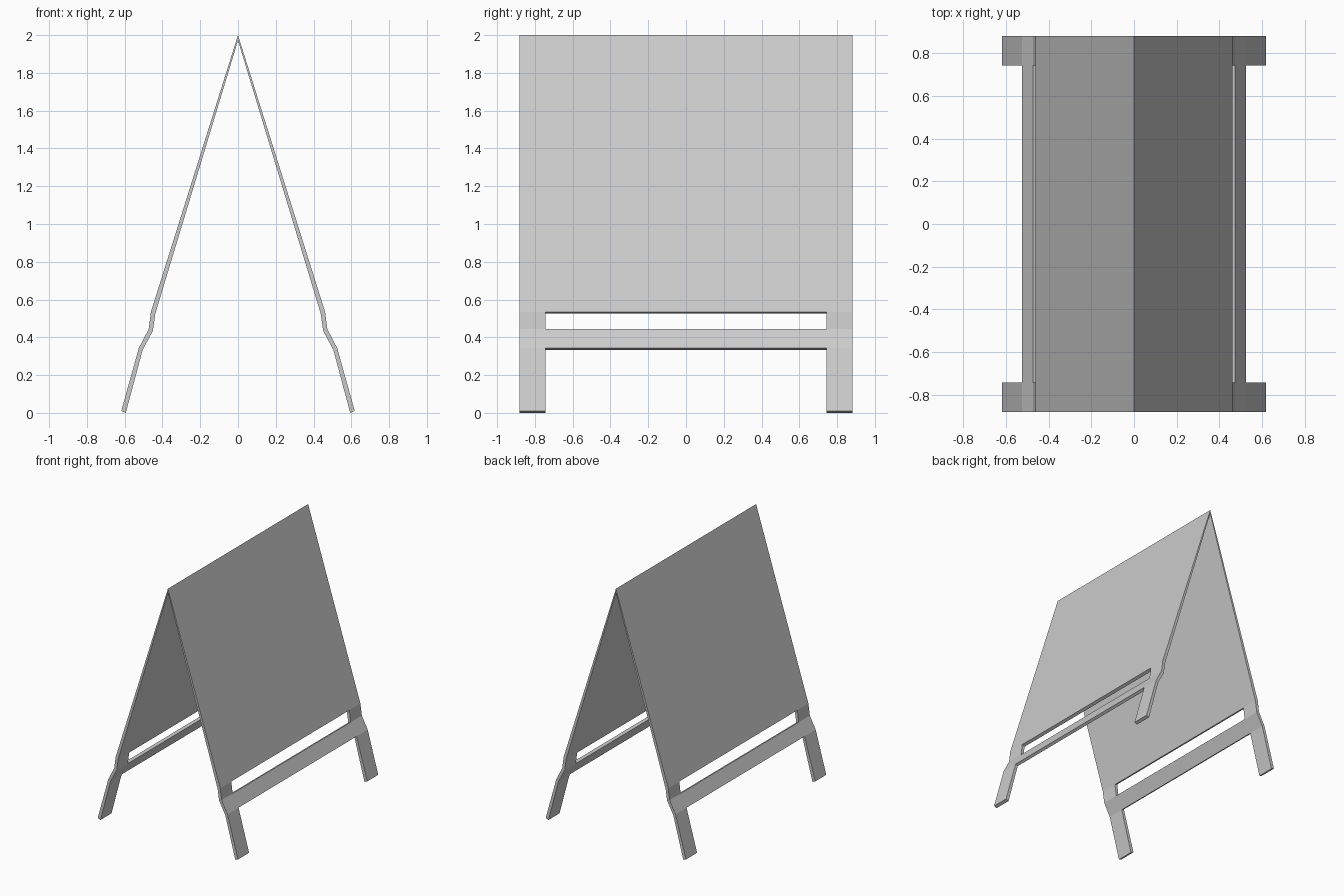
import bpy, bmesh

if "Cube" in bpy.data.objects:
    bpy.data.objects.remove(bpy.data.objects["Cube"])

# Half profile from ridge to foot: (outer x, z), (inner x, z)
OUTER = [(0, 2.0), (0.461, 0.535), (0.473, 0.443), (0.525, 0.344), (0.618, 0.01)]
INNER = [(0, 1.972), (0.438, 0.525), (0.451, 0.434), (0.505, 0.333), (0.594, 0.0)]
YS = [-0.882, -0.743, 0.743, 0.882]

# Solid cells (row along the profile, column along y):
# full panel, two posts, full rail, two legs
SOLID = {(r, c) for r in range(4) for c in range(3) if c != 1 or r in (0, 2)}


def build_half():
    bm = bmesh.new()
    cache = {}

    def v(r, c, inner):
        key = (r, c, inner)
        if key not in cache:
            x, z = (INNER if inner else OUTER)[r]
            cache[key] = bm.verts.new((x, YS[c], z))
        return cache[key]

    def wall(a, b):
        bm.faces.new([v(*a, 0), v(*b, 0), v(*b, 1), v(*a, 1)])

    for r, c in sorted(SOLID):
        ring = [(r, c), (r + 1, c), (r + 1, c + 1), (r, c + 1)]
        for inner in (0, 1):
            bm.faces.new([v(*p, inner) for p in (ring[::-1] if inner else ring)])
        # edge walls wherever there is no neighbouring cell; ridge stays open
        neighbours = [(r, c - 1), (r + 1, c), (r, c + 1), (r - 1, c)]
        for i, n in enumerate(neighbours):
            if n not in SOLID and n[0] >= 0:
                wall(ring[(i + 1) % 4], ring[i])

    bmesh.ops.recalc_face_normals(bm, faces=bm.faces)
    # outer panel must face +x
    bm.faces.ensure_lookup_table()
    if bm.faces[0].normal.x < 0:
        bmesh.ops.reverse_faces(bm, faces=bm.faces)
    return bm


# Folding A-frame board, mirrored across the ridge
bm = build_half()
mesh = bpy.data.meshes.new("a_frame_board")
bm.to_mesh(mesh)
bm.free()
board = bpy.data.objects.new("a_frame_board", mesh)
bpy.context.collection.objects.link(board)
mirror = board.modifiers.new("other_side", 'MIRROR')
mirror.use_axis[0] = True
mirror.use_clip = True
mirror.merge_threshold = 0.001
